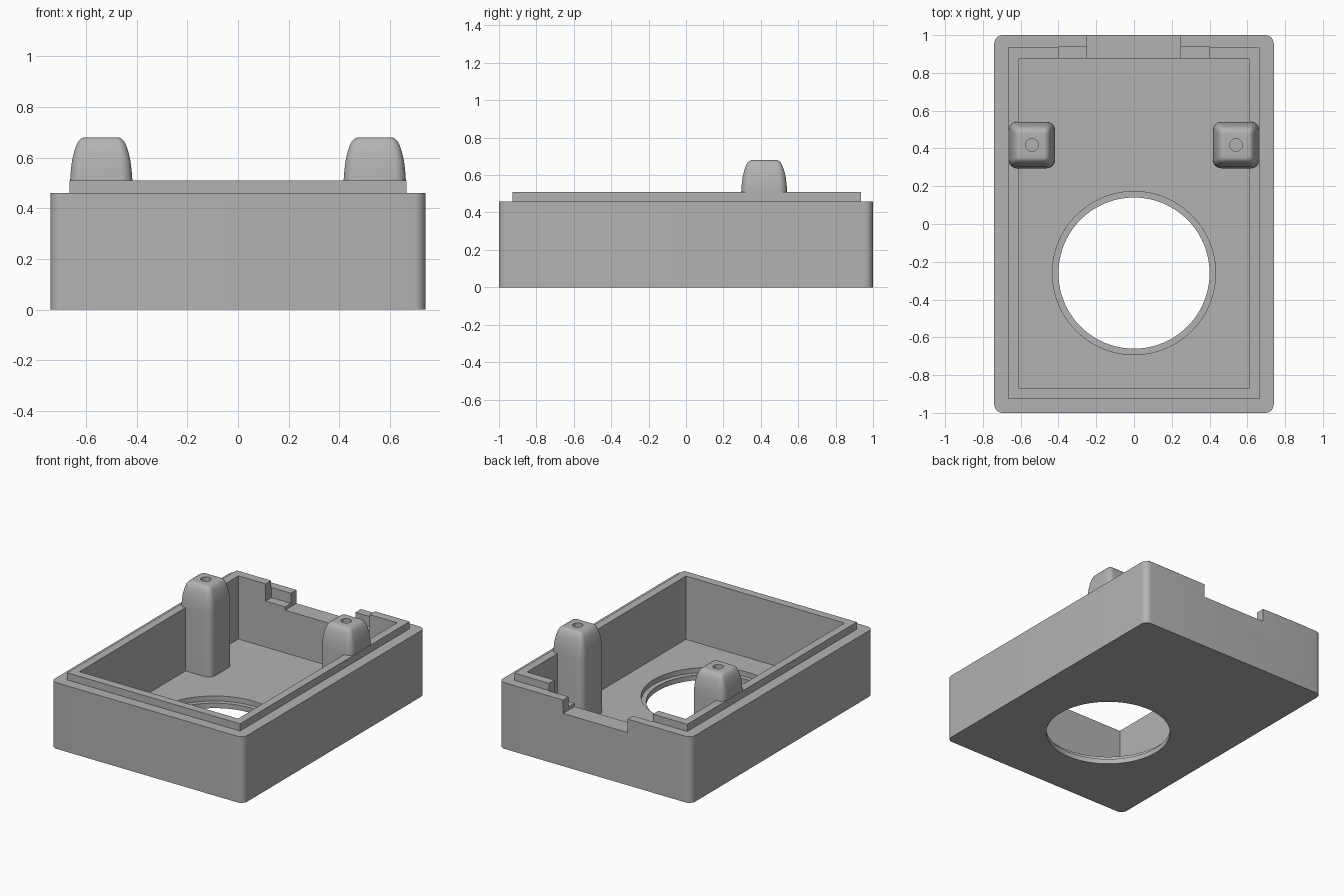
import bpy, bmesh, math
from mathutils import Vector

if "Cube" in bpy.data.objects:
    bpy.data.objects.remove(bpy.data.objects["Cube"], do_unlink=True)

grey = bpy.data.materials.new("plain_grey")
grey.use_nodes = True
GREY = (0.45, 0.45, 0.45, 1)
grey.diffuse_color = GREY
grey.node_tree.nodes["Principled BSDF"].inputs["Base Color"].default_value = GREY


def outline(x0, x1, y0, y1, r=0.0, steps=8):
    """Counter-clockwise rectangle, with round corners when r is set."""
    if r == 0:
        return [(x0, y0), (x1, y0), (x1, y1), (x0, y1)]
    pts = []
    centres = [(x1 - r, y1 - r), (x0 + r, y1 - r), (x0 + r, y0 + r), (x1 - r, y0 + r)]
    for q, (cx, cy) in enumerate(centres):
        for i in range(steps + 1):
            a = (q + i / steps) * math.pi / 2
            pts.append((cx + r * math.cos(a), cy + r * math.sin(a)))
    return pts


def circle(cx, cy, r, n):
    return [(cx + r * math.cos(2 * math.pi * i / n),
             cy + r * math.sin(2 * math.pi * i / n)) for i in range(n)]


def loft(name, rings):
    """Solid through a stack of (outline, height) rings."""
    bm = bmesh.new()
    loops = [[bm.verts.new((x, y, z)) for x, y in pts] for pts, z in rings]
    bm.faces.new(loops[0][::-1])
    bm.faces.new(loops[-1])
    for low, high in zip(loops, loops[1:]):
        n = len(low)
        for i in range(n):
            j = (i + 1) % n
            bm.faces.new((low[i], low[j], high[j], high[i]))
    mesh = bpy.data.meshes.new(name)
    bm.to_mesh(mesh)
    bm.free()
    mesh.materials.append(grey)
    obj = bpy.data.objects.new(name, mesh)
    bpy.context.collection.objects.link(obj)
    return obj


def prism(name, pts, z0, z1):
    return loft(name, [(pts, z0), (pts, z1)])


def select(obj):
    bpy.ops.object.select_all(action='DESELECT')
    obj.select_set(True)
    bpy.context.view_layer.objects.active = obj


def combine(obj, tool, operation='DIFFERENCE'):
    mod = obj.modifiers.new("combine", 'BOOLEAN')
    mod.operation, mod.object, mod.solver = operation, tool, 'EXACT'
    select(obj)
    bpy.ops.object.modifier_apply(modifier=mod.name)
    bpy.data.objects.remove(tool, do_unlink=True)


def smooth(obj):
    select(obj)
    bpy.ops.object.shade_smooth_by_angle(angle=math.radians(30))


FLOOR, RIM, LIP = 0.07, 0.46, 0.51

# Outer shell with the raised lip
case = prism("case", outline(-0.74, 0.74, -1, 1, 0.045), 0, RIM)
lip = prism("lip", outline(-0.665, 0.665, -0.927, 0.935), 0.2, LIP)
combine(case, lip, 'UNION')

# Hollow interior
combine(case, prism("cavity", outline(-0.61, 0.61, -0.87, 0.875), FLOOR, 0.8))

# Round opening with a stepped inner ledge
combine(case, prism("opening", circle(0, -0.26, 0.4, 96), -0.1, 0.2))
combine(case, prism("ledge", circle(0, -0.26, 0.432, 96), 0.035, 0.2))

# Cable notch in the back wall, wider on the inside
combine(case, prism("inner_recess", outline(-0.4, 0.4, 0.8, 0.94), 0.39, 0.8))
combine(case, prism("notch", outline(-0.25, 0.245, 0.8, 1.1), 0.367, 0.8))
smooth(case)

# Screw posts with domed shoulders: (half width, height)
shoulder = [(0.123, 0.03), (0.123, 0.51), (0.12, 0.55), (0.115, 0.59), (0.108, 0.62),
            (0.1, 0.645), (0.092, 0.662), (0.083, 0.673), (0.073, 0.679), (0.066, 0.68)]
PY = 0.418
for side, px in (("right", -0.54), ("left", 0.54)):
    rings = [(outline(px - h, px + h, PY - h, PY + h, 0.045 * (h / 0.123) ** 2), z)
             for h, z in shoulder]
    post = loft(side + "_screw_post", rings)
    combine(post, prism("screw_hole", circle(px, PY, 0.033, 32), 0.4, 0.8))
    smooth(post)
